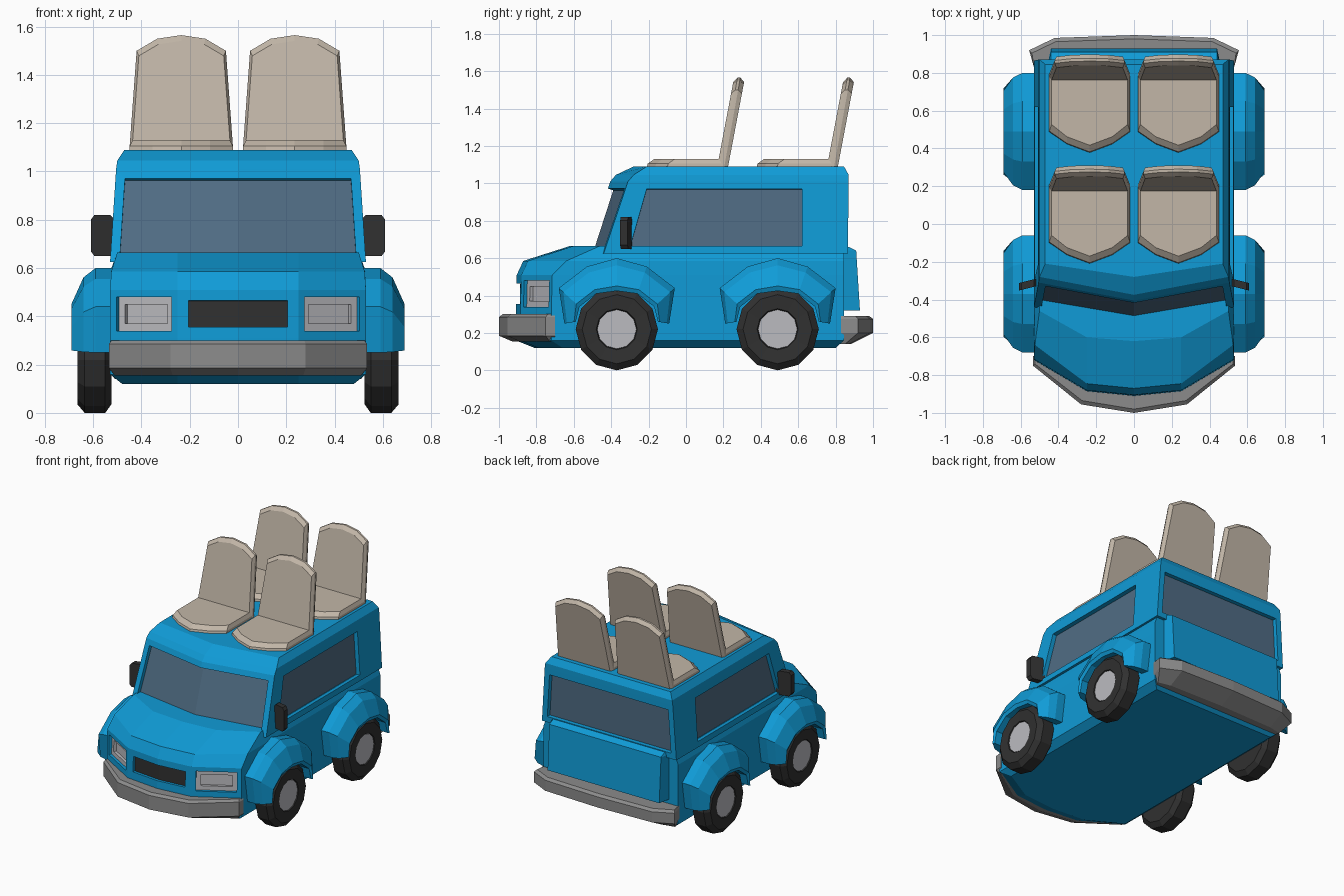
import bpy, bmesh, math
from mathutils import Vector

if "Cube" in bpy.data.objects:
    bpy.data.objects.remove(bpy.data.objects["Cube"])


def mat(name, rgb):
    m = bpy.data.materials.new(name)
    m.diffuse_color = (*rgb, 1)
    m.use_nodes = True
    m.node_tree.nodes["Principled BSDF"].inputs["Base Color"].default_value = m.diffuse_color
    return m


BLUE = mat("blue_paint", (.005, .33, .68))
GLASS = mat("glass", (.08, .15, .23))
CLOTH = mat("seat_cloth", (.54, .47, .39))
DARK = mat("dark_rubber", (.03, .03, .03))
GREY = mat("bumper_grey", (.26, .26, .26))
LIGHT = mat("light_grey", (.5, .5, .53))


def sym(half, z=None, dx=0):
    """Half outline starting on the centre line -> closed symmetric ring."""
    pts = [(p[0], p[1], p[2] if z is None else z) for p in half]
    pts += [(-x, y, w) for x, y, w in reversed(pts[1:])]
    return [(x + dx, y, w) for x, y, w in pts]


def loft(rings):
    """Bridge closed rings and cap both ends; returns bmesh and face rows."""
    bm = bmesh.new()
    vs = [[bm.verts.new(p) for p in r] for r in rings]
    n = len(vs[0])
    rows = [[bm.faces.new((a[i], a[(i + 1) % n], b[(i + 1) % n], b[i]))
             for i in range(n)] for a, b in zip(vs, vs[1:])]
    bm.faces.new(vs[0][::-1])
    bm.faces.new(vs[-1])
    bmesh.ops.recalc_face_normals(bm, faces=bm.faces)
    return bm, rows


def recess(bm, faces, width, depth, slot, frame_slot=0):
    r = bmesh.ops.inset_region(bm, faces=faces, thickness=width,
                               use_even_offset=True, use_boundary=True)
    for f in r['faces']:
        f.material_index = frame_slot
    # sink the inner panel straight back along its mean normal
    n = sum((f.normal for f in faces), Vector()).normalized()
    r = bmesh.ops.extrude_face_region(bm, geom=faces)
    new = [g for g in r['geom'] if isinstance(g, bmesh.types.BMFace)]
    verts = {v for f in new for v in f.verts}
    bmesh.ops.translate(bm, verts=list(verts), vec=-n * depth)
    bmesh.ops.delete(bm, geom=[f for f in faces if f.is_valid], context='FACES_ONLY')
    for f in new:
        f.material_index = slot
    return new


def finish(bm, name, mats, mirror=False):
    me = bpy.data.meshes.new(name)
    bm.to_mesh(me)
    bm.free()
    for m in mats:
        me.materials.append(m)
    ob = bpy.data.objects.new(name, me)
    bpy.context.collection.objects.link(ob)
    if mirror:
        ob.modifiers.new("mirror", 'MIRROR').use_mirror_merge = False
    return ob


# lower body and bonnet, with recessed grille and headlights
waist = [(0, -.91), (.25, -.885), (.53, -.72), (.53, .845)]
bm, rows = loft([
    sym([(0, -.81), (.25, -.79), (.48, -.66), (.48, .80)], .12),
    sym(waist, .16),
    sym(waist, .31),
    sym([(0, -.905), (.25, -.88), (.53, -.715), (.53, .845)], .51),
    sym([(0, -.87, .585), (.25, -.845, .585), (.525, -.64, .585), (.53, .845, .585)]),
    sym([(0, -.62), (.25, -.60), (.50, -.46), (.50, .845)], .665)])
row = rows[2]
recess(bm, [row[0], row[-1]], .045, .02, 1)
for f in (row[1], row[-2]):
    lamp = recess(bm, [f], .03, .02, 2)
    bm.normal_update()
    recess(bm, lamp, .03, .02, 2, 2)
finish(bm, "body", [BLUE, DARK, LIGHT])

# cabin with recessed windows
bm, rows = loft([
    sym([(0, -.53), (.53, -.44), (.53, -.35), (.53, .66), (.53, .865)], .625),
    sym([(0, -.405), (.505, -.31), (.505, -.24), (.505, .66), (.505, .87)], 1.01),
    sym([(0, -.375), (.50, -.28), (.50, -.22), (.50, .66), (.50, .87)], 1.045),
    sym([(0, -.28), (.47, -.21), (.47, -.19), (.47, .64), (.47, .845)], 1.09)])
row = rows[0]
for faces in ([row[0], row[-1]], [row[2]], [row[-3]], [row[4]]):
    recess(bm, faces, .04, .03, 1)
finish(bm, "cabin", [BLUE, GLASS])

# tailgate panel
bm, _ = loft([sym([(0, .93), (.44, .93), (.46, .83)], .32),
              sym([(0, .91), (.44, .91), (.46, .83)], .64),
              sym([(0, .87), (.44, .87), (.46, .83)], .66)])
finish(bm, "tailgate", [BLUE])

# bumpers
front = [(0, -1), (.28, -.955), (.535, -.75), (.535, -.70)]
bm, _ = loft([sym([(0, -.93), (.27, -.89), (.51, -.73), (.51, -.70)], .155),
              sym(front, .185), sym(front, .285),
              sym([(0, -.98), (.275, -.935), (.525, -.74), (.525, -.70)], .30)])
finish(bm, "front_bumper", [GREY])
rear = [(0, 1), (.42, .985), (.555, .92), (.53, .83)]
bm, _ = loft([sym([(0, .88), (.42, .87), (.51, .85), (.50, .81)], .14),
              sym(rear, .20), sym(rear, .275),
              sym([(0, .98), (.415, .965), (.54, .905), (.53, .83)], .29)])
finish(bm, "rear_bumper", [GREY])

# wheel arches and wheels
OUTER = [(-.28, .25), (-.31, .44), (-.16, .555), (0, .60), (.16, .555), (.31, .44), (.28, .25)]
INNER = [(-.22, .26), (-.20, .34), (-.11, .41), (0, .425), (.11, .41), (.20, .34), (.22, .26)]


def circle(x, r, cy, n=12):
    return [(x, cy + r * math.sin(2 * math.pi * i / n), .22 - r * math.cos(2 * math.pi * i / n))
            for i in range(n)]


for label, cy in (("front", -.37), ("rear", .49)):
    rings = []
    for o, i in zip(OUTER, INNER):
        ring = []
        for x, t in ((.50, 0), (.59, 0), (.64, .22), (.69, .85), (.68, 1), (.50, 1)):
            ring.append((x, cy + o[0] + (i[0] - o[0]) * t, o[1] + (i[1] - o[1]) * t))
        rings.append(ring)
    bm, _ = loft(rings)
    finish(bm, label + "_wheel_arch", [BLUE], True)
    bm, _ = loft([circle(x, r, cy) for x, r in
                  ((.525, .185), (.55, .22), (.635, .22), (.665, .185), (.66, .11), (.645, .105))])
    finish(bm, label + "_tyre", [DARK], True)
    bm, _ = loft([circle(.60, .105, cy), circle(.655, .105, cy)])
    finish(bm, label + "_hub", [LIGHT], True)

# door mirrors: chamfered plate, swept back slightly
plate = [(.51, .67), (.53, .65), (.595, .65), (.61, .67), (.61, .80), (.595, .82), (.53, .82), (.51, .80)]
bm, _ = loft([[(x, y - .25 * (x - .56), z) for x, z in plate] for y in (-.34, -.30)])
finish(bm, "door_mirror", [DARK], True)

# four seats on the roof
CX = .235
BACK = [(0, 1.565), (.10, 1.55), (.185, 1.50), (.215, 1.09)]
for label, dy in (("front", 0), ("rear", .587)):
    def cushion(s):
        return [(0, dy - .21 + s), (.12, dy - .165 + s), (.215 - s / 3, dy - .10 + s), (.215 - s / 3, dy + .2)]
    bm, _ = loft([sym(cushion(0), 1.085, CX), sym(cushion(.005), 1.105, CX), sym(cushion(.04), 1.13, CX)])
    finish(bm, label + "_seat_cushion", [CLOTH], True)

    rings = []
    for s, off in ((.95, -.028), (1, -.005), (1, .01), (.95, .03)):
        rings.append(sym([(x * s, dy + .195 + (z - 1.09) * .18 + off, 1.085 + (z - 1.085) * s)
                          for x, z in BACK], None, CX))
    bm, _ = loft(rings)
    finish(bm, label + "_seat_back", [CLOTH], True)
